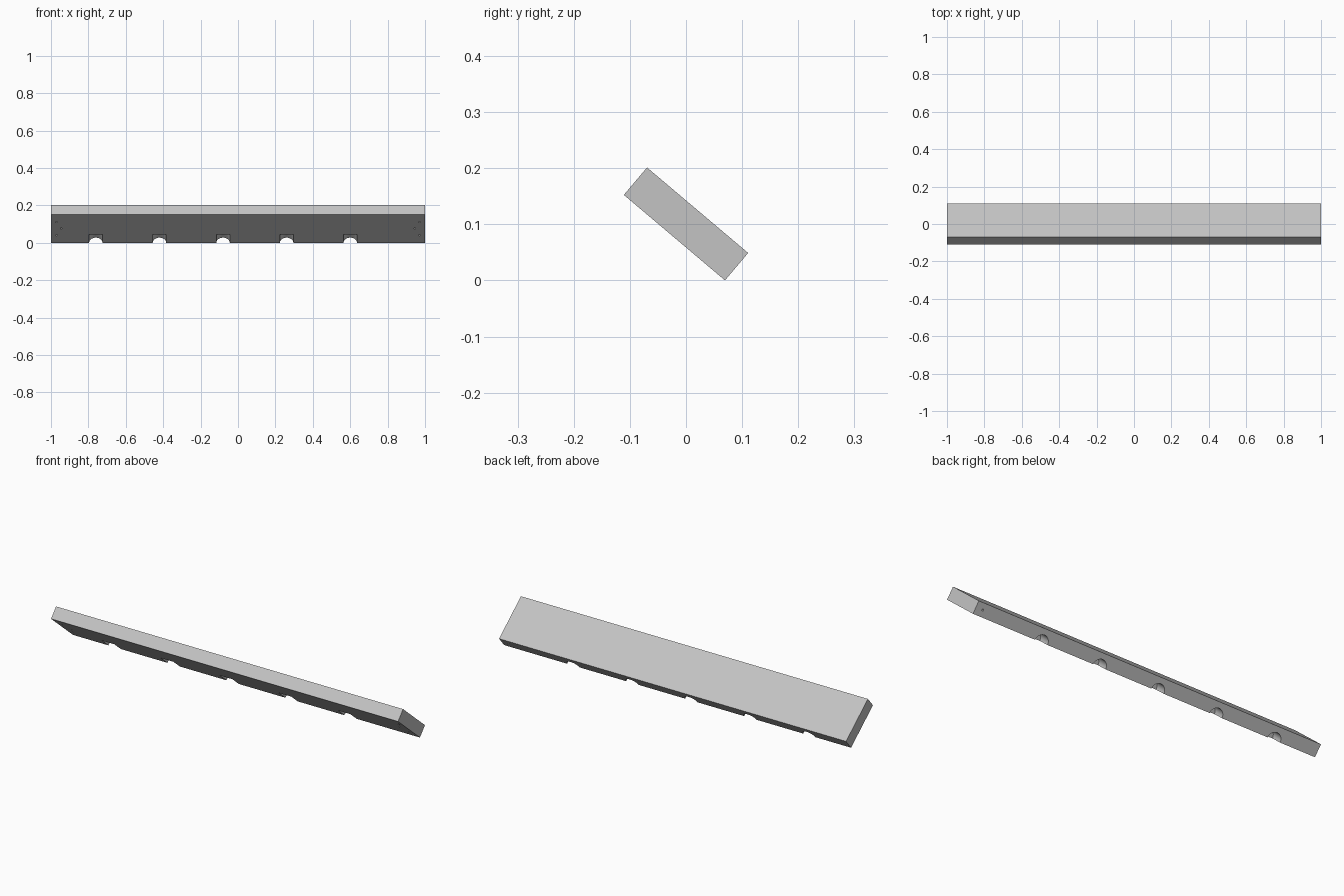
import bpy, bmesh, math
from mathutils import Matrix, Vector

cube = bpy.data.objects.get("Cube")
if cube:
    bpy.data.objects.remove(cube, do_unlink=True)

LENGTH, WIDTH, THICK = 2.0, 0.236, 0.064
TILT = math.radians(-40.2)
UNDER, LOW_EDGE = -THICK / 2, WIDTH / 2


def make_object(name, bm):
    mesh = bpy.data.meshes.new(name)
    bm.normal_update()
    bm.to_mesh(mesh)
    bm.free()
    obj = bpy.data.objects.new(name, mesh)
    bpy.context.collection.objects.link(obj)
    return obj


def add_rod(bm, centre, radius, depth, axis, sides):
    turn = Vector(axis).to_track_quat("Z", "Y").to_matrix().to_4x4()
    bmesh.ops.create_cone(bm, cap_ends=True, segments=sides, radius1=radius,
                          radius2=radius, depth=depth,
                          matrix=Matrix.Translation(centre) @ turn)


# Flat plank, shaped level before it is tilted
bm = bmesh.new()
bmesh.ops.create_cube(bm, size=1, matrix=Matrix.Diagonal((LENGTH, WIDTH, THICK, 1)))
plank = make_object("tilted_plank", bm)

bm = bmesh.new()
# Half-round notches in the underside, open at the lower edge
for i in range(5):
    add_rod(bm, (-0.76 + 0.34 * i, LOW_EDGE, UNDER), 0.036, 0.14, (0, 1, 0), 32)
# Small peg holes in the underside near both ends
for side in (-1, 1):
    for x, y in ((0.97, -0.053), (0.945, 0), (0.97, 0.056)):
        add_rod(bm, (side * x, y, UNDER), 0.005, 0.05, (0, 0, 1), 12)
# Peg hole in the lower edge
add_rod(bm, (0.96, LOW_EDGE, 0), 0.005, 0.05, (0, 1, 0), 12)
cutter = make_object("notch_cutter", bm)
cutter.hide_render = True

cut = plank.modifiers.new("notches", "BOOLEAN")
cut.operation = "DIFFERENCE"
cut.solver = "EXACT"
cut.object = cutter
bpy.ops.object.select_all(action="DESELECT")
plank.select_set(True)
bpy.context.view_layer.objects.active = plank
bpy.ops.object.modifier_apply(modifier=cut.name)
bpy.data.objects.remove(cutter, do_unlink=True)

# One plain grey
grey = bpy.data.materials.new("light_grey")
grey.use_nodes = True
colour = (0.55, 0.55, 0.55, 1)
grey.diffuse_color = colour
grey.node_tree.nodes["Principled BSDF"].inputs["Base Color"].default_value = colour
plank.data.materials.clear()
plank.data.materials.append(grey)

# Tilt the plank and rest its lower edge on the ground
plank.data.transform(Matrix.Rotation(TILT, 4, "X"))
lowest = min(v.co.z for v in plank.data.vertices)
plank.data.transform(Matrix.Translation((0, 0, -lowest)))
bpy.ops.object.shade_smooth_by_angle(angle=math.radians(30))
